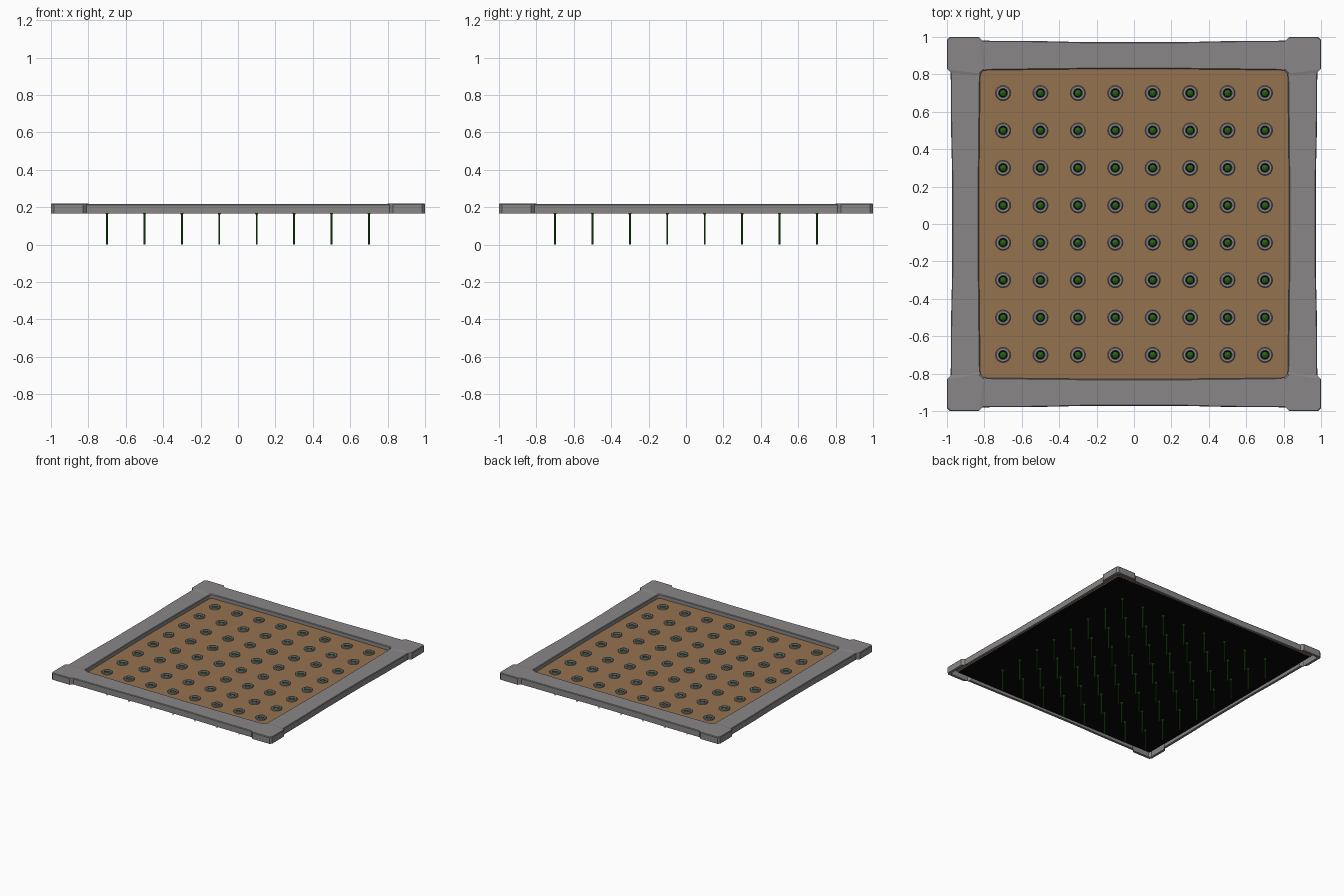
import bpy, bmesh, math

if "Cube" in bpy.data.objects:
    bpy.data.objects.remove(bpy.data.objects["Cube"])

def mat(name, col):
    m = bpy.data.materials.new(name)
    m.diffuse_color = (*col, 1)
    m.use_nodes = True
    m.node_tree.nodes["Principled BSDF"].inputs["Base Color"].default_value = m.diffuse_color
    return m

STONE = mat("grey_stone", (0.25, 0.24, 0.24))
METAL = mat("grey_metal", (0.24, 0.24, 0.25))
BROWN = mat("brown_panel", (0.30, 0.17, 0.08))
BLACK = mat("black_underside", (0.002, 0.002, 0.002))
GREEN = mat("dark_green", (0.018, 0.12, 0.008))

def finish(bm, name, mats):
    bmesh.ops.recalc_face_normals(bm, faces=bm.faces)
    me = bpy.data.meshes.new(name)
    bm.to_mesh(me)
    bm.free()
    for m in mats:
        me.materials.append(m)
    ob = bpy.data.objects.new(name, me)
    bpy.context.collection.objects.link(ob)
    return ob

def skin(bm, loops):
    """Join successive closed loops of points with quads."""
    vl = [[bm.verts.new(p) for p in loop] for loop in loops]
    for a, b in zip(vl, vl[1:]):
        n = len(a)
        for i in range(n):
            j = (i + 1) % n
            bm.faces.new((a[i], a[j], b[j], b[i]))
    return vl

# Stone frame: one side outline, repeated four times
half_out = [(0.25, 0.972), (0.5, 0.978), (0.81, 0.98), (0.83, 1.0), (0.985, 1.0)]
half_in = [(0.06, 0.830), (0.5, 0.826), (0.79, 0.822), (0.80, 0.822), (0.805, 0.820)]

def around(half):
    side = [(-x, y) for x, y in reversed(half)] + half
    pts = []
    for k in range(4):
        c, s = round(math.cos(k * math.pi / 2)), round(math.sin(k * math.pi / 2))
        pts += [(c * x + s * y, -s * x + c * y) for x, y in side]
    return pts

outer, inner = around(half_out), around(half_in)

def lift(pts, z, f=1.0, corner=0.0):
    return [(x * f, y * f, z + (corner if i % 10 in (0, 1, 8, 9) else 0))
            for i, (x, y) in enumerate(pts)]

bm = bmesh.new()
skin(bm, [lift(inner, 0.183), lift(inner, 0.213, 1, 0.002), lift(inner, 0.217, 1.006, 0.003),
          lift(outer, 0.217, 0.996, 0.003), lift(outer, 0.212, 1, 0.003), lift(outer, 0.165),
          lift(outer, 0.165, 0.98), lift(outer, 0.208, 0.975), lift(outer, 0.208, 0.9)])
finish(bm, "frame", [STONE])

# Panel with brown top and black underside
bm = bmesh.new()
bmesh.ops.create_cube(bm, size=1)
for v in bm.verts:
    v.co = (v.co.x * 1.88, v.co.y * 1.88, 0.185 if v.co.z > 0 else 0.175)
bm.normal_update()
for f in bm.faces:
    f.material_index = 1 if f.normal.z < -0.5 else 0
finish(bm, "panel", [BROWN, BLACK])

# Rings and hanging rods on an eight by eight grid
def circle(cx, cy, r, z, n):
    return [(cx + r * math.cos(2 * math.pi * i / n), cy + r * math.sin(2 * math.pi * i / n), z)
            for i in range(n)]

rings, rods, holes = bmesh.new(), bmesh.new(), bmesh.new()
for ix in range(8):
    for iy in range(8):
        x, y = -0.7 + 0.2 * ix, -0.7 + 0.2 * iy
        skin(rings, [circle(x, y, r, z, 16) for r, z in
                     ((0.041, 0.184), (0.041, 0.194), (0.036, 0.198), (0.025, 0.198), (0.022, 0.186))])
        holes.faces.new([holes.verts.new(p) for p in circle(x, y, 0.0235, 0.187, 16)])
        vl = skin(rods, [circle(x, y, r, z, 8) for r, z in
                         ((0.005, 0.0), (0.005, 0.160), (0.012, 0.172), (0.017, 0.190), (0.004, 0.196))])
        rods.faces.new(vl[0])
        rods.faces.new(vl[-1])
finish(rings, "socket_rings", [METAL])
finish(holes, "socket_holes", [BLACK])
finish(rods, "hanging_rods", [GREEN])
